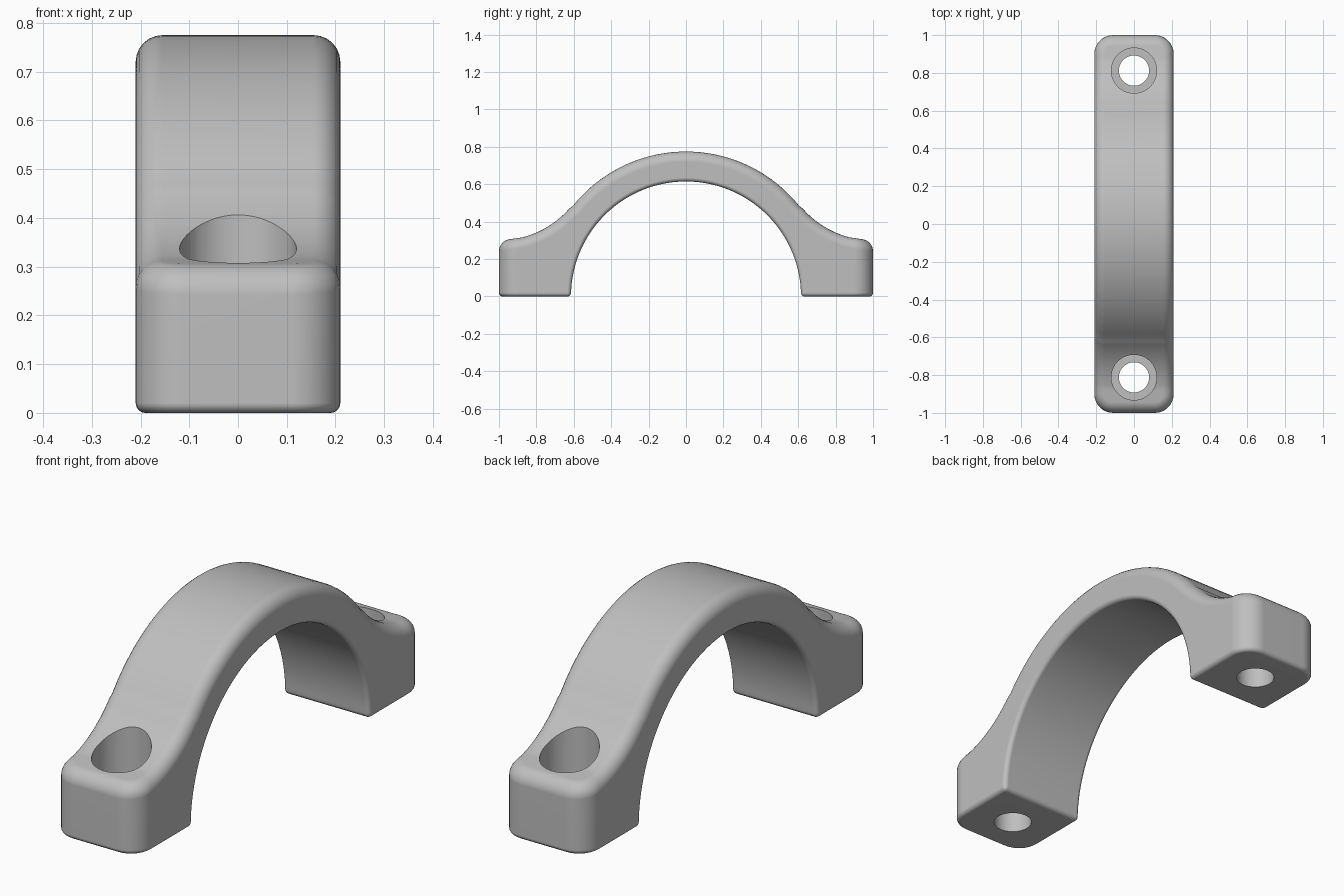
import bpy, bmesh
from math import sin, cos, pi, sqrt, atan2

cube = bpy.data.objects.get("Cube")
if cube:
    bpy.data.objects.remove(cube, do_unlink=True)

HALF_WIDTH = 0.21
INNER_R, OUTER_R, FILLET_R = 0.615, 0.775, 0.5
FILLET_Y, FILLET_Z = 1.0, 0.80
HOLE_Y = 0.812

grey = bpy.data.materials.new("light grey")
grey.use_nodes = True
colour = (0.52, 0.52, 0.52, 1)
grey.diffuse_color = colour
grey.node_tree.nodes["Principled BSDF"].inputs["Base Color"].default_value = colour


def arc(cy, cz, r, a0, a1, n):
    return [(cy + r * cos(a0 + (a1 - a0) * i / n), cz + r * sin(a0 + (a1 - a0) * i / n))
            for i in range(n + 1)]


def is_top(f):
    return f.normal.z > 0.2 and f.calc_center_median().z > 0.25


def is_wall(f):
    outward = f.normal.y * f.calc_center_median().y > 0
    return abs(f.normal.z) < 0.02 and (abs(f.normal.x) > 0.05 or outward)


def round_edges(bm, test, radius, segments):
    bm.normal_update()
    edges = [e for e in bm.edges if len(e.link_faces) == 2 and test(e, *e.link_faces)]
    bmesh.ops.bevel(bm, geom=edges, offset=radius, offset_type='OFFSET', segments=segments,
                    profile=0.5, affect='EDGES', clamp_overlap=False)


# Half outline: crown, concave shoulder, flat lug end, then the bore arc
tangent = atan2(FILLET_Z, FILLET_Y)
shoulder_end = -pi / 2 - 0.25
half = arc(0, 0, OUTER_R, pi / 2, tangent, 20)
half += arc(FILLET_Y, FILLET_Z, FILLET_R, tangent - pi, shoulder_end, 14)[1:]
half += [(1, 0.298), (1, 0)]
bore = arc(0, 0, INNER_R, 0, pi, 56)
mirrored = [(-y, z) for y, z in reversed(half[1:])]
outline = half + bore + mirrored

# Clamp body
bm = bmesh.new()
face = bm.faces.new([bm.verts.new((-HALF_WIDTH, y, z)) for y, z in outline])
ext = bmesh.ops.extrude_face_region(bm, geom=[face])
bmesh.ops.translate(bm, vec=(2 * HALF_WIDTH, 0, 0),
                    verts=[v for v in ext["geom"] if isinstance(v, bmesh.types.BMVert)])
bmesh.ops.recalc_face_normals(bm, faces=bm.faces)

# Upright corners, then the underside rim, then the upper rim
round_edges(bm, lambda e, a, b: all(abs(v.co.y) > 0.999 for v in e.verts)
            and abs(e.verts[0].co.z - e.verts[1].co.z) > 0.1, 0.1, 8)


def under_edge(e, a, b):
    if is_top(a) or is_top(b):
        return False
    if is_wall(a) != is_wall(b):
        return True
    return not is_wall(a) and a.normal.dot(b.normal) < 0.5


round_edges(bm, under_edge, 0.02, 4)
round_edges(bm, lambda e, a, b: (is_top(a) and is_wall(b)) or (is_top(b) and is_wall(a)),
            0.055, 6)
bmesh.ops.recalc_face_normals(bm, faces=bm.faces)
mesh = bpy.data.meshes.new("clamp_body")
bm.to_mesh(mesh)
bm.free()
mesh.materials.append(grey)
body = bpy.data.objects.new("clamp_body", mesh)
bpy.context.collection.objects.link(body)
bpy.context.view_layer.objects.active = body


# Bolt holes with wide counterbores
def drill(y, radius, z0, z1):
    bpy.ops.mesh.primitive_cylinder_add(vertices=48, radius=radius, depth=z1 - z0,
                                        location=(0, y, (z0 + z1) / 2))
    cutter = bpy.context.object
    cutter.hide_render = True
    cutter.data.materials.append(grey)
    bpy.context.view_layer.objects.active = body
    mod = body.modifiers.new("hole", 'BOOLEAN')
    mod.operation = 'DIFFERENCE'
    mod.solver = 'EXACT'
    mod.object = cutter
    bpy.ops.object.modifier_apply(modifier=mod.name)
    bpy.data.objects.remove(cutter, do_unlink=True)


for side in (-1, 1):
    drill(side * HOLE_Y, 0.08, -0.1, 0.6)
    drill(side * HOLE_Y, 0.12, 0.15, 0.6)

bpy.ops.object.select_all(action='DESELECT')
body.select_set(True)
bpy.context.view_layer.objects.active = body
bpy.ops.object.shade_smooth_by_angle(angle=0.6)
weighted = body.modifiers.new("weighted_normals", 'WEIGHTED_NORMAL')
weighted.keep_sharp = True
